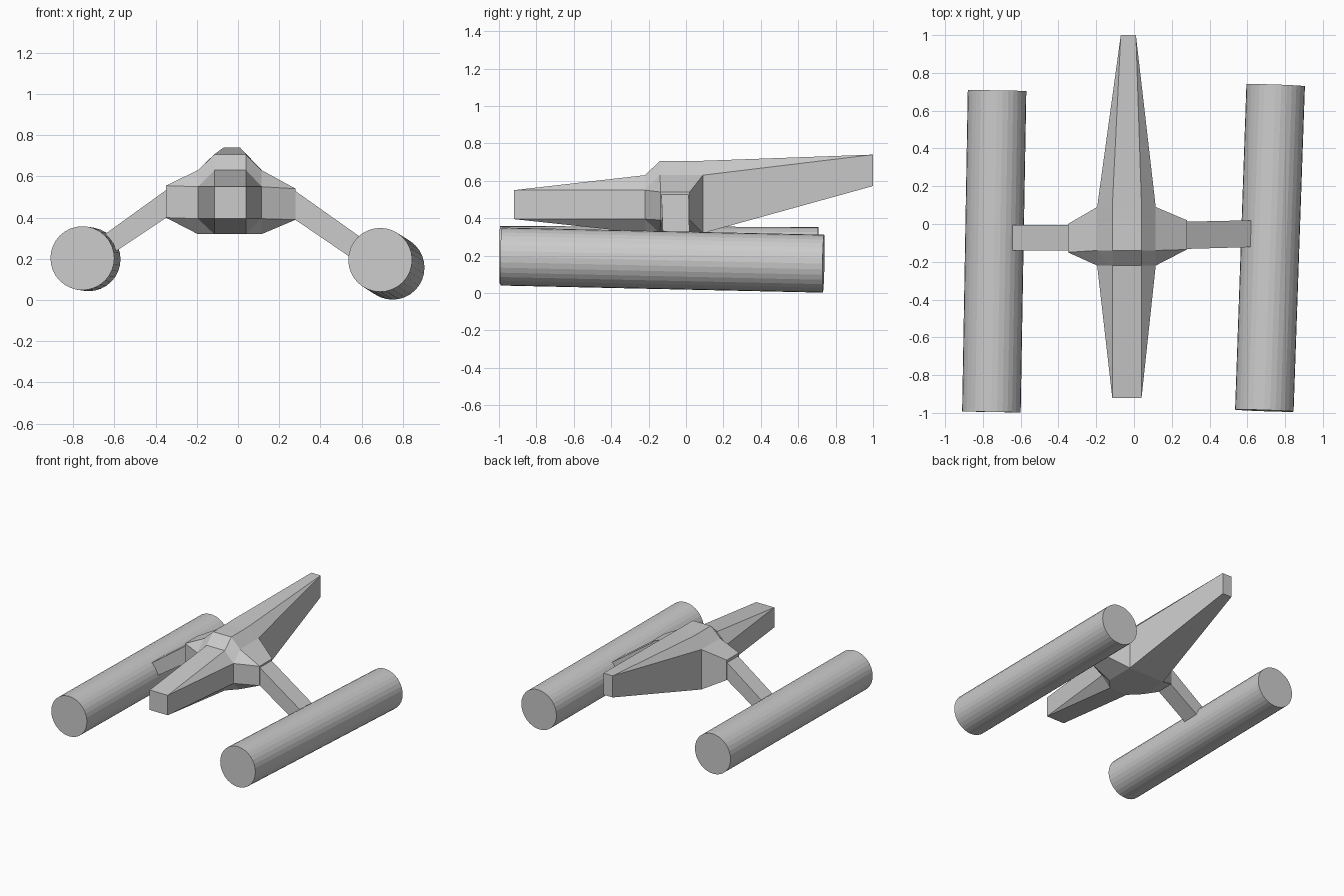
import bpy, bmesh
from itertools import product
from mathutils import Vector

if "Cube" in bpy.data.objects:
    bpy.data.objects.remove(bpy.data.objects["Cube"])


def finish(bm, name):
    bmesh.ops.recalc_face_normals(bm, faces=bm.faces)
    mesh = bpy.data.meshes.new(name)
    bm.to_mesh(mesh)
    bm.free()
    obj = bpy.data.objects.new(name, mesh)
    bpy.context.collection.objects.link(obj)
    return obj


# Fuselage: a corner-cut cube whose six faces are drawn out to smaller tips
LEVELS = ((-.195, -.115, .04, .115),   # outer, inner, inner, outer along x
          (-.22, -.14, .01, .09),      # y
          (.32, .395, .55, .63))       # z
# (axis, side): distance, then low/high limits of the tip on the other two axes
TIPS = {(0, 0): (-.35, (-.15, .0), (.40, .555)),
        (0, 3): (.28, (-.135, .02), (.39, .54)),
        (1, 0): (-.92, (-.115, .04), (.395, .55)),
        (1, 3): (1.0, (-.07, .01), (.572, .74)),
        (2, 0): (.32, (-.115, .04), (-.14, .01)),
        (2, 3): (.705, (-.115, .04), (-.14, .01))}


def fuselage():
    bm = bmesh.new()
    base = {}
    for k in product(range(4), repeat=3):
        if sum(i in (0, 3) for i in k) == 2:
            p = [LEVELS[a][k[a]] for a in range(3)]
            if k[1] == 3:               # taller, square-cornered tail root
                if k[0] in (0, 3):
                    p[2] = .32 if k[2] == 1 else .63
                elif k[2] == 3:
                    p[2] = .707
            base[k] = bm.verts.new(p)
    for (a, s), (dist, lim_b, lim_c) in TIPS.items():
        b, c = [i for i in range(3) if i != a]

        def key(i, j):
            k = [0, 0, 0]
            k[a], k[b], k[c] = s, i, j
            return tuple(k)
        tip = {}
        for i, j in product((1, 2), repeat=2):
            p = [0, 0, 0]
            p[a], p[b], p[c] = dist, lim_b[i - 1], lim_c[j - 1]
            tip[i, j] = bm.verts.new(p)
            oi, oj = (0, 0, 3)[i], (0, 0, 3)[j]
            bm.faces.new((tip[i, j], base[key(oi, j)], base[key(i, oj)]))
        bm.faces.new((tip[1, 1], tip[2, 1], tip[2, 2], tip[1, 2]))
        for n, o in ((1, 0), (2, 3)):
            bm.faces.new((tip[n, 1], tip[n, 2], base[key(o, 2)], base[key(o, 1)]))
            bm.faces.new((tip[1, n], tip[2, n], base[key(2, o)], base[key(1, o)]))
    # cut corners of the core
    for i, j, k in product((0, 3), repeat=3):
        x, y, z = [1 if n == 0 else 2 for n in (i, j, k)]
        bm.faces.new((base[x, j, k], base[i, y, k], base[i, j, z]))
    finish(bm, "fuselage")


def strut(name, x0, x1, y0, y1, top, bottom):
    """Sloping box between two upright end sections."""
    bm = bmesh.new()
    for x, (lo, hi), ys in ((x0, top, y0), (x1, bottom, y1)):
        for y in ys:
            bm.verts.new((x, y, lo))
            bm.verts.new((x, y, hi))
    bmesh.ops.convex_hull(bm, input=bm.verts)
    bmesh.ops.dissolve_limit(bm, angle_limit=.02, verts=bm.verts, edges=bm.edges)
    finish(bm, name)


def engine(name, front, back, radius=.155):
    front, back = Vector(front), Vector(back)
    d = back - front
    bpy.ops.mesh.primitive_cylinder_add(vertices=32, radius=radius, depth=d.length,
                                        location=(front + back) / 2)
    obj = bpy.context.object
    obj.rotation_euler = d.to_track_quat('Z', 'Y').to_euler()
    obj.name = name


fuselage()

# Struts sloping down to the engines
strut("left_strut", -.34, -.67, (-.14, -.005), (-.14, -.005), (.405, .54), (.185, .302))
strut("right_strut", .27, .63, (-.132, .012), (-.122, .02), (.395, .535), (.15, .28))

# Long engine cylinders, each slightly askew
engine("left_engine", (-.755, -.995, .203), (-.725, .707, .198))
engine("right_engine", (.69, -.988, .195), (.75, .735, .157))
